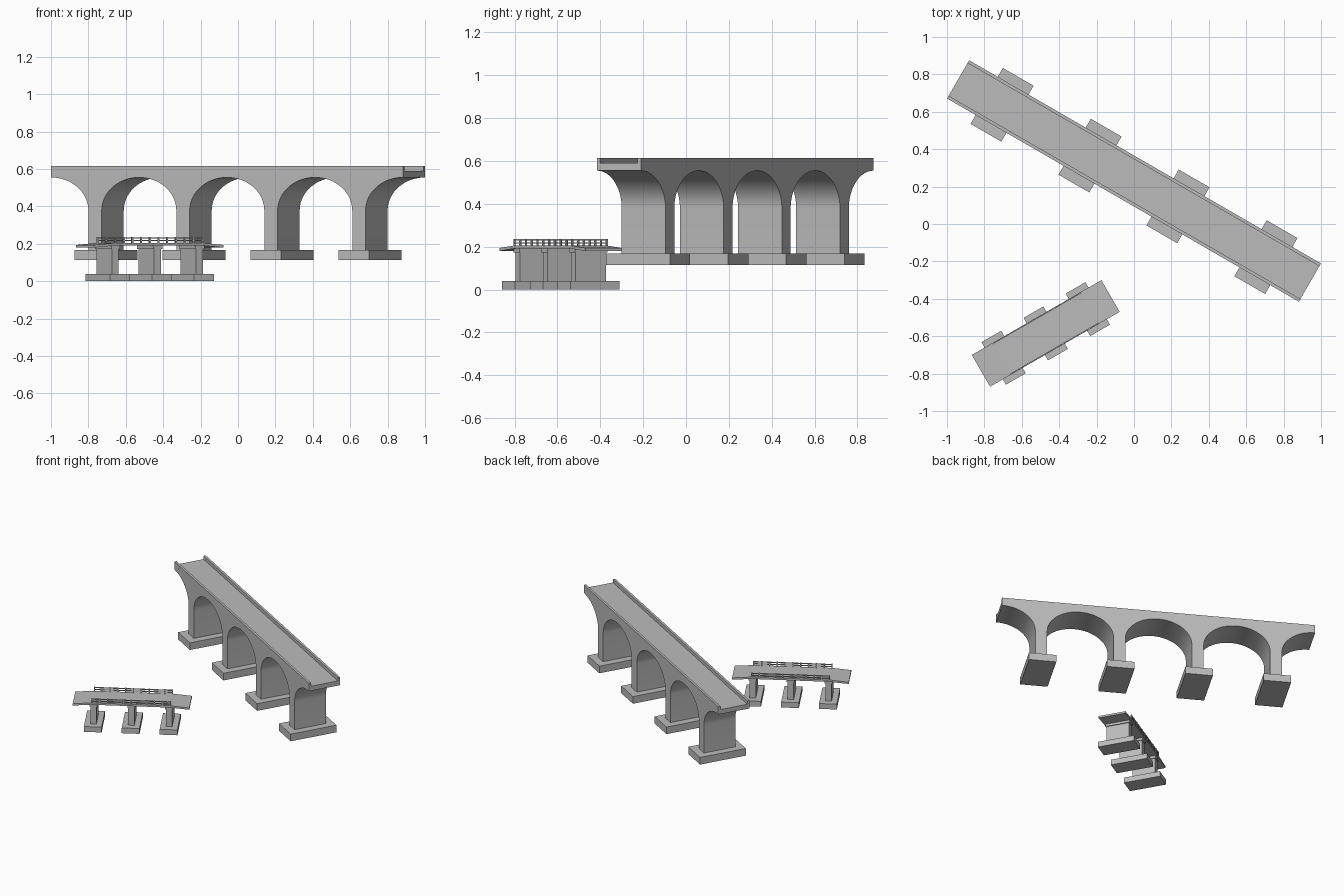
import bpy, bmesh
from math import sin, cos, pi, radians
from mathutils import Matrix

cube = bpy.data.objects.get("Cube")
if cube:
    bpy.data.objects.remove(cube)

stone = bpy.data.materials.new("grey stone")
stone.use_nodes = True
grey = (0.5, 0.5, 0.5, 1)
stone.diffuse_color = grey
stone.node_tree.nodes["Principled BSDF"].inputs["Base Color"].default_value = grey


def finish(bm, name, place, smooth=False):
    bmesh.ops.recalc_face_normals(bm, faces=bm.faces)
    mesh = bpy.data.meshes.new(name)
    bm.to_mesh(mesh)
    bm.free()
    mesh.materials.append(stone)
    ob = bpy.data.objects.new(name, mesh)
    ob.matrix_world = place
    bpy.context.collection.objects.link(ob)
    if smooth:
        bpy.ops.object.select_all(action='DESELECT')
        ob.select_set(True)
        bpy.context.view_layer.objects.active = ob
        bpy.ops.object.shade_smooth_by_angle(angle=radians(30))


def add_box(bm, u, v, z0, length, width, z1):
    m = Matrix.Translation((u, v, (z0 + z1) / 2)) @ Matrix.Diagonal((length, width, z1 - z0, 1))
    bmesh.ops.create_cube(bm, size=1, matrix=m)


def box(name, place, *dims):
    bm = bmesh.new()
    add_box(bm, *dims)
    finish(bm, name, place)


def extrude_profile(name, place, points, width, smooth=False):
    bm = bmesh.new()
    face = bm.faces.new([bm.verts.new((u, -width / 2, z)) for u, z in points])
    out = bmesh.ops.extrude_face_region(bm, geom=[face])
    moved = [g for g in out["geom"] if isinstance(g, bmesh.types.BMVert)]
    bmesh.ops.translate(bm, verts=moved, vec=(0, width, 0))
    finish(bm, name, place, smooth)


# Large viaduct: four piers joined by elliptical arches, half arches at the ends
place = Matrix.Translation((0, 0.23, 0)) @ Matrix.Rotation(radians(-30), 4, 'Z')
L, W = 2.172, 0.236
bay, pier = L / 4, 0.082
half_span = (bay - pier) / 2
deck, spring, crown, base = 0.59, 0.378, 0.555, 0.168
pier_us = [(i - 1.5) * bay for i in range(4)]
steps = 16


def quarter(t):
    """Offset from the pier face and height along a quarter of an arch."""
    return half_span * (1 - cos(t)), spring + (crown - spring) * sin(t)


curve = [quarter(pi / 2 * i / steps) for i in range(steps + 1)]
profile = [(L / 2, deck), (-L / 2, deck)]
for i, u in enumerate(pier_us):
    left = [(u - pier / 2 - d, z) for d, z in reversed(curve)]
    right = [(u + pier / 2 + d, z) for d, z in curve]
    if i:
        left = left[1:]  # crown is shared with the previous arch
    profile += left + [(u - pier / 2, base), (u + pier / 2, base)] + right
extrude_profile("viaduct_arches", place, profile, W, smooth=True)

wall = 0.017
for side, label in ((1, "back"), (-1, "front")):
    box("viaduct_parapet_" + label, place, 0, side * (W - wall) / 2, deck, L, wall, 0.615)
for i, u in enumerate(pier_us):
    box(f"viaduct_footing_{i + 1}", place, u, 0, 0.114, 0.19, 0.345, base)

# Small footbridge: deck with sloping ends on three piers
place = Matrix.Translation((-0.472, -0.585, 0)) @ Matrix.Rotation(radians(30), 4, 'Z')
end, flat, width = 0.4, 0.268, 0.196
top = [(-end, 0.194), (-flat, 0.205), (flat, 0.205), (end, 0.194)]
under = [(u, z - 0.014) for u, z in reversed(top)]
extrude_profile("footbridge_deck", place, top + under, width)

for i, u in enumerate((-0.26, 0, 0.26)):
    box(f"footbridge_footing_{i + 1}", place, u, 0, 0, 0.122, 0.262, 0.04)
    box(f"footbridge_pier_{i + 1}", place, u, 0, 0.04, 0.042, 0.165, 0.172)
    box(f"footbridge_pier_cap_{i + 1}", place, u, 0, 0.172, 0.054, 0.175, 0.192)

# Railings: posts with two horizontal bars on each side
posts = 11
for side, label in ((1, "back"), (-1, "front")):
    v = side * 0.094
    bm = bmesh.new()
    for i in range(posts):
        u = -flat + 2 * flat * i / (posts - 1)
        add_box(bm, u, v, 0.195, 0.008, 0.008, 0.237)
    for z in (0.214, 0.229):
        add_box(bm, 0, v, z, 2 * flat, 0.006, z + 0.006)
    finish(bm, "footbridge_railing_" + label, place)
